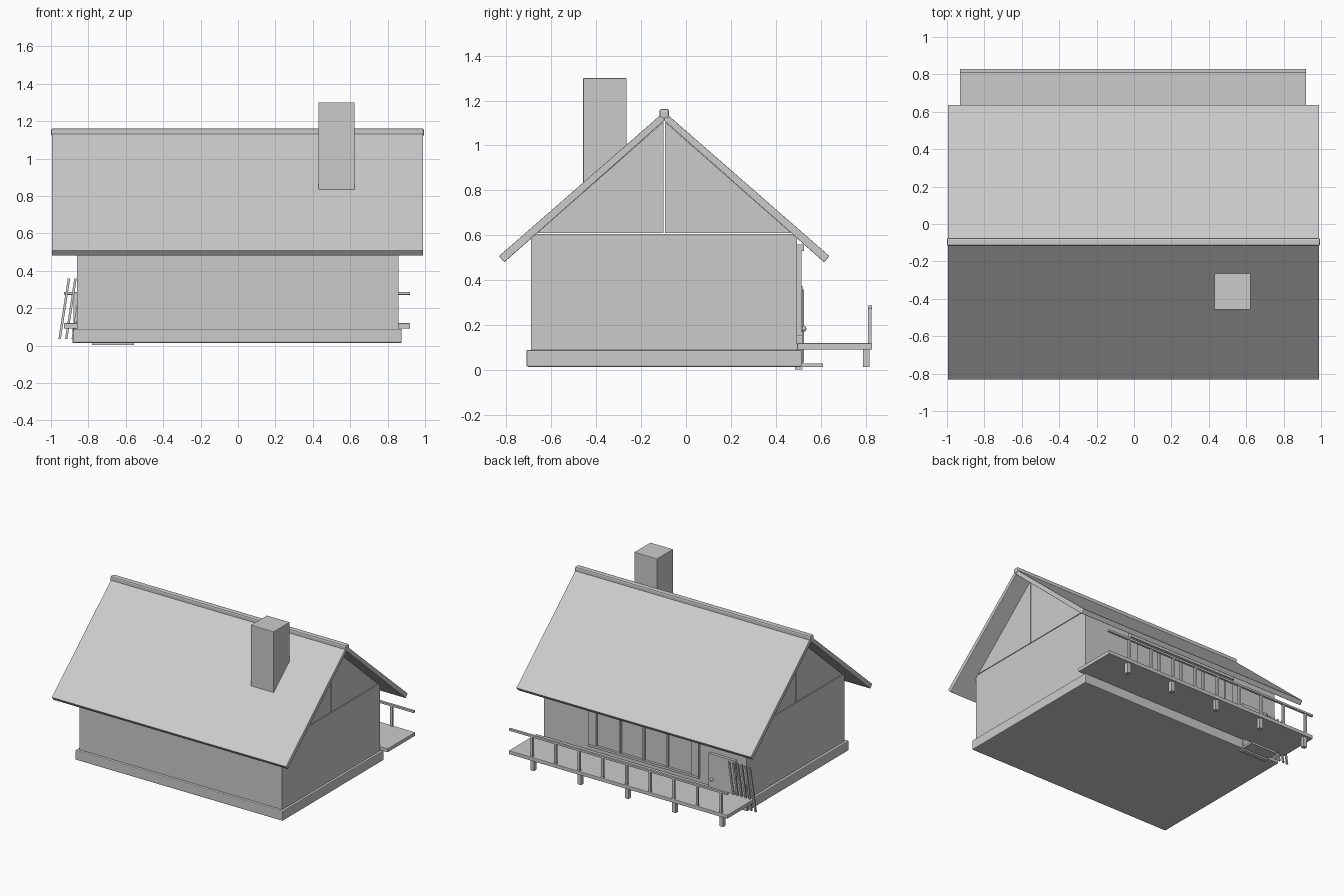
import bpy, bmesh
from mathutils import Vector

cube = bpy.data.objects.get("Cube")
if cube:
    bpy.data.objects.remove(cube, do_unlink=True)

grey = bpy.data.materials.new("plain_grey")
grey.use_nodes = True
grey.diffuse_color = (0.6, 0.6, 0.6, 1)
grey.node_tree.nodes["Principled BSDF"].inputs["Base Color"].default_value = (0.6, 0.6, 0.6, 1)

RIDGE_Y = -0.097


def finish(name, bm, bevel=0):
    bmesh.ops.recalc_face_normals(bm, faces=bm.faces)
    mesh = bpy.data.meshes.new(name)
    bm.to_mesh(mesh)
    bm.free()
    mesh.materials.append(grey)
    obj = bpy.data.objects.new(name, mesh)
    bpy.context.collection.objects.link(obj)
    if bevel:
        mod = obj.modifiers.new("soft_edges", "BEVEL")
        mod.width = bevel
        mod.segments = 2
    return obj


def box(name, x, y, z, bevel=0, lean=0):
    """Box from ranges; lean shifts its top along x."""
    bm = bmesh.new()
    bmesh.ops.create_cube(bm, size=1)
    for v in bm.verts:
        p = [r[0] if c < 0 else r[1] for c, r in zip(v.co, (x, y, z))]
        v.co = Vector(p) + Vector((lean if v.co.z > 0 else 0, 0, 0))
    return finish(name, bm, bevel)


def prism(name, profile, x, bevel=0):
    """Extrude a y-z profile along x."""
    bm = bmesh.new()
    face = bm.faces.new([bm.verts.new((x[0], py, pz)) for py, pz in profile])
    out = bmesh.ops.extrude_face_region(bm, geom=[face])
    moved = [g for g in out["geom"] if isinstance(g, bmesh.types.BMVert)]
    bmesh.ops.translate(bm, verts=moved, vec=(x[1] - x[0], 0, 0))
    return finish(name, bm, bevel)


# House body and plinth
box("foundation", (-0.88, 0.875), (-0.71, 0.515), (0.015, 0.09), 0.006)
box("house_walls", (-0.86, 0.857), (-0.69, 0.495), (0.085, 0.605))

# Two roof slopes and the split gable under them
for side, label in ((-1, "front"), (1, "back")):
    slope = [(0, 1.15), (0.735, 0.508), (0.712, 0.48), (0, 1.11)]
    prism(label + "_roof_slope", [(RIDGE_Y + side * a, b) for a, b in slope], (-0.995, 0.99), 0.003)
    gable = [(0.003, 0.61), (0.565, 0.61), (0.003, 1.105)]
    prism(label + "_gable", [(RIDGE_Y + side * a, b) for a, b in gable], (-0.86, 0.857))
box("ridge_beam", (-1, 0.995), (-0.118, -0.075), (1.12, 1.162), 0.01)
box("chimney", (0.43, 0.623), (-0.458, -0.265), (0.7, 1.3), 0.003)

# Balcony deck with supports and railing
box("deck", (-0.93, 0.92), (0.495, 0.828), (0.092, 0.12), 0.003)
box("hand_rail", (-0.93, 0.92), (0.81, 0.828), (0.272, 0.288), 0.002)
for i in range(9):
    px = 0.73 - 0.2 * i
    box("rail_post", (px - 0.009, px + 0.009), (0.81, 0.826), (0.118, 0.275))
    if i % 2 == 0:
        box("deck_support", (px - 0.015, px + 0.015), (0.787, 0.817), (0.013, 0.095))

# Wide window with mullions
box("window_glass", (-0.465, 0.465), (0.49, 0.499), (0.16, 0.56))
for i in range(-2, 3):
    half = 0.033 if abs(i) == 2 else 0.007
    px = i * (0.217 if abs(i) == 2 else 0.2)
    box("window_frame_post", (px - half, px + half), (0.49, 0.515), (0.16, 0.56))
box("window_lintel", (-0.467, 0.467), (0.49, 0.525), (0.53, 0.56))
box("window_sill", (-0.467, 0.467), (0.49, 0.518), (0.155, 0.172))

# Door, knob and step
box("door", (-0.78, -0.555), (0.485, 0.518), (0.003, 0.375))
bm = bmesh.new()
bmesh.ops.create_uvsphere(bm, u_segments=12, v_segments=8, radius=0.012)
bmesh.ops.translate(bm, verts=bm.verts, vec=(-0.585, 0.524, 0.184))
for f in bm.faces:
    f.smooth = True
finish("door_knob", bm)
box("door_step", (-0.78, -0.555), (0.49, 0.61), (0.015, 0.03))

# Slim boards leaning beside the door
for i in range(6):
    px = -0.96 + 0.035 * i
    box("leaning_board", (px, px + 0.013), (0.514, 0.526), (0.035, 0.36), lean=0.05)
